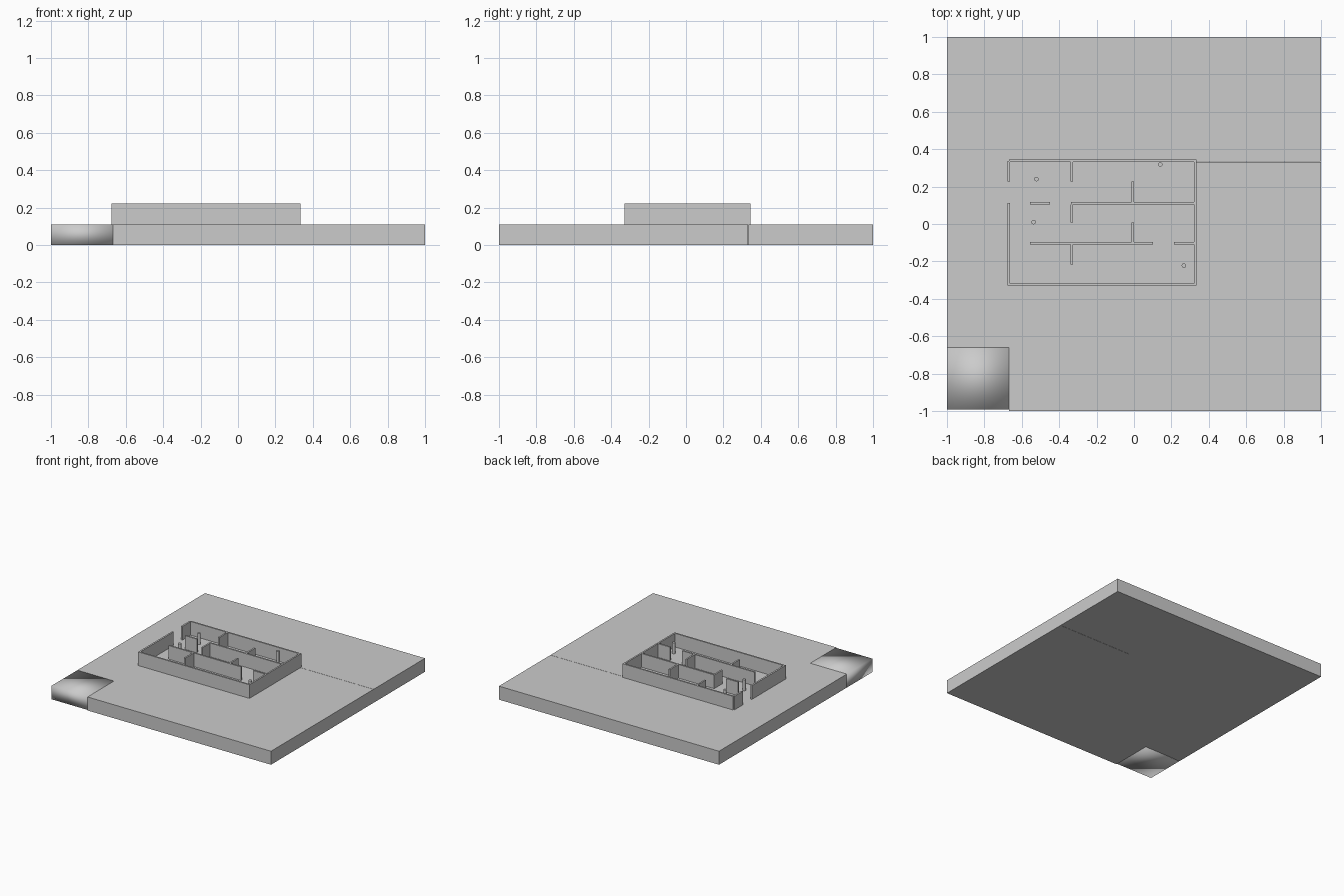
import bpy, bmesh

if "Cube" in bpy.data.objects:
    bpy.data.objects.remove(bpy.data.objects["Cube"])

GROUND = 0.111   # top of the slab
WALL_TOP = 0.223

gray = bpy.data.materials.new("light gray")
gray.diffuse_color = (0.6, 0.6, 0.6, 1)
gray.use_nodes = True
gray.node_tree.nodes["Principled BSDF"].inputs["Base Color"].default_value = gray.diffuse_color


def add_object(name, bm):
    bmesh.ops.recalc_face_normals(bm, faces=bm.faces)
    mesh = bpy.data.meshes.new(name)
    bm.to_mesh(mesh)
    bm.free()
    mesh.materials.append(gray)
    obj = bpy.data.objects.new(name, mesh)
    bpy.context.collection.objects.link(obj)
    return obj


def prism(name, outline, z0, z1):
    bm = bmesh.new()
    face = bm.faces.new([bm.verts.new((x, y, z0)) for x, y in outline])
    ext = bmesh.ops.extrude_face_region(bm, geom=[face])
    for v in ext["geom"]:
        if isinstance(v, bmesh.types.BMVert):
            v.co.z = z1
    return add_object(name, bm)


def box(name, x0, x1, y0, y1, z0=GROUND, z1=WALL_TOP):
    return prism(name, [(x0, y0), (x1, y0), (x1, y1), (x0, y1)], z0, z1)


# Ground slab with a notched corner and a hairline seam on the right
prism("ground_slab", [(-0.667, -1), (1, -1), (1, 0.331), (0.335, 0.331),
                      (0.335, 0.333), (1, 0.333), (1, 1), (-1, 1),
                      (-1, -0.66), (-0.667, -0.66)], 0, GROUND)

# Corner block, softly shaded all over
corner = box("corner_block", -1, -0.667, -0.992, -0.657, 0, GROUND)
for p in corner.data.polygons:
    p.use_smooth = True

# Outer walls; the left wall has a doorway
box("front_wall", -0.677, 0.335, -0.33, -0.317)
box("back_wall", -0.667, 0.335, 0.332, 0.345)
box("right_wall", 0.322, 0.335, -0.317, 0.332)
box("left_wall_front", -0.677, -0.663, -0.317, 0.112)
box("left_wall_back", -0.677, -0.663, 0.227, 0.338)

# Partitions running left to right
for i, (x0, x1, y) in enumerate([(-0.555, -0.448, 0.111), (-0.338, 0.322, 0.111),
                                 (-0.555, 0.102, -0.102), (0.214, 0.322, -0.102)]):
    box(f"cross_partition_{i}", x0, x1, y - 0.0065, y + 0.0065)

# Partitions running front to back
for i, (x, y0, y1) in enumerate([(-0.332, 0.227, 0.332), (-0.332, 0.007, 0.105),
                                 (-0.332, -0.216, -0.108), (-0.007, 0.117, 0.227),
                                 (-0.007, -0.096, 0.007)]):
    box(f"long_partition_{i}", x - 0.0065, x + 0.0065, y0, y1)

# Small round posts standing in the rooms
for i, (x, y) in enumerate([(-0.522, 0.24), (-0.537, 0.01), (0.14, 0.318), (0.267, -0.222)]):
    bm = bmesh.new()
    bmesh.ops.create_cone(bm, cap_ends=True, segments=16, radius1=0.012,
                          radius2=0.012, depth=0.09)
    bmesh.ops.translate(bm, verts=bm.verts, vec=(x, y, GROUND + 0.045))
    add_object(f"post_{i}", bm)
